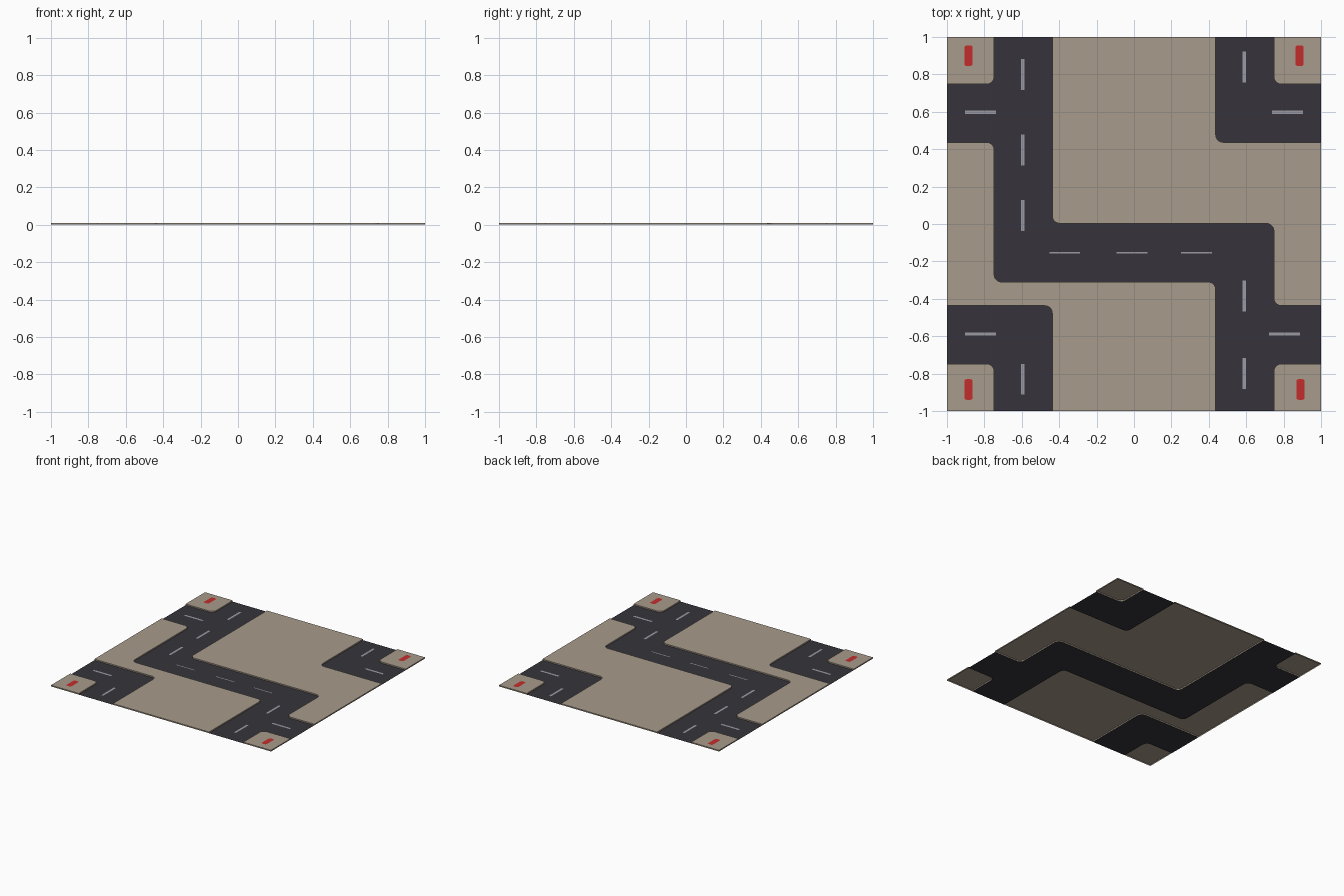
import bpy, bmesh, math
from mathutils import Vector

if "Cube" in bpy.data.objects:
    bpy.data.objects.remove(bpy.data.objects["Cube"])

KERB = 0.01     # pavement height above the road
A, B = 0.748, 0.437   # outer and inner road edges


def material(name, rgb):
    m = bpy.data.materials.new(name)
    m.diffuse_color = (*rgb, 1)
    m.use_nodes = True
    m.node_tree.nodes["Principled BSDF"].inputs["Base Color"].default_value = m.diffuse_color
    return m


TAN = material("pavement tan", (0.39, 0.33, 0.26))
TAR = material("asphalt", (0.037, 0.034, 0.043))
GREY = material("lane grey", (0.32, 0.32, 0.37))
RED = material("marker red", (0.55, 0.027, 0.027))


def rounded(points, r=0.045, n=5):
    """Fillet every corner that is not on the tile border."""
    out = []
    for i, p in enumerate(points):
        p = Vector(p)
        if max(abs(p.x), abs(p.y)) > 0.999:
            out.append(p)
            continue
        u = (Vector(points[i - 1]) - p).normalized()
        v = (Vector(points[(i + 1) % len(points)]) - p).normalized()
        c = p + (u + v) * r
        for k in range(n + 1):
            a = math.pi / 2 * k / n
            out.append(c - v * r * math.cos(a) - u * r * math.sin(a))
    return out


def sheet(name, outlines, z, mat, skirt=False):
    """Flat outlines facing up, optionally with kerb walls to the ground."""
    bm = bmesh.new()
    for pts in outlines:
        area = sum(pts[i - 1][0] * p[1] - p[0] * pts[i - 1][1] for i, p in enumerate(pts))
        if area < 0:
            pts = pts[::-1]
        top = [bm.verts.new((p[0], p[1], z)) for p in pts]
        bm.faces.new(top)
        if skirt:
            low = [bm.verts.new((p[0], p[1], 0)) for p in pts]
            for i in range(len(pts)):
                bm.faces.new((top[i - 1], low[i - 1], low[i], top[i]))
    me = bpy.data.meshes.new(name)
    bm.to_mesh(me)
    bm.free()
    me.materials.append(mat)
    ob = bpy.data.objects.new(name, me)
    bpy.context.collection.objects.link(ob)
    return ob


def rect(x, y, w, h):
    return [(x - w / 2, y - h / 2), (x + w / 2, y - h / 2),
            (x + w / 2, y + h / 2), (x - w / 2, y + h / 2)]


# road: one winding main road and two corner bends
main = [(-A, 1), (-A, A), (-1, A), (-1, B), (-A, B), (-A, -0.31), (B, -0.31),
        (B, -1), (A, -1), (A, -A), (1, -A), (1, -B), (A, -B), (A, 0.003),
        (-B, 0.003), (-B, 1)]
bends = [[(s * x, s * y) for x, y in
          ((B, 1), (B, B), (1, B), (1, A), (A, A), (A, 1))] for s in (1, -1)]
sheet("road", [rounded(p, 0.04) for p in [main] + bends], 0, TAR)

# pavement: two large areas and four corner blocks
upper = [(-B, 1), (-B, 0.003), (A, 0.003), (A, -B), (1, -B), (1, B), (B, B), (B, 1)]
lower = [(-1, B), (-A, B), (-A, -0.31), (B, -0.31), (B, -1), (-B, -1), (-B, -B), (-1, -B)]
corners = [[(sx * A, sy), (sx, sy), (sx, sy * A), (sx * A, sy * A)]
           for sx in (-1, 1) for sy in (-1, 1)]
sheet("pavement", [rounded(p, 0.04) for p in [upper, lower] + corners], KERB, TAN, True)

# lane dashes
L, W = 0.165, 0.018
dashes = [rect(-0.595, y, W, L) for y in (0.8, 0.395, 0.045, -0.83)]
dashes += [rect(0.59, y, W, L) for y in (0.84, -0.385, -0.8)]
dashes += [rect(x, y, L, W) for x, y in
           ((-0.82, 0.598), (0.82, 0.598), (-0.82, -0.588), (0.805, -0.588))]
dashes += [rect(x, -0.153, L, 0.008) for x in (-0.37, -0.01, 0.335)]
sheet("lane_dashes", dashes, 0.0008, GREY)

# plain red markers on the corner blocks
marks = [rounded(rect(x, y, 0.045, 0.11), 0.012, 3) for x, y in
         ((-0.885, 0.9), (0.885, 0.9), (-0.885, -0.885), (0.89, -0.885))]
sheet("corner_markers", marks, KERB + 0.0008, RED)
